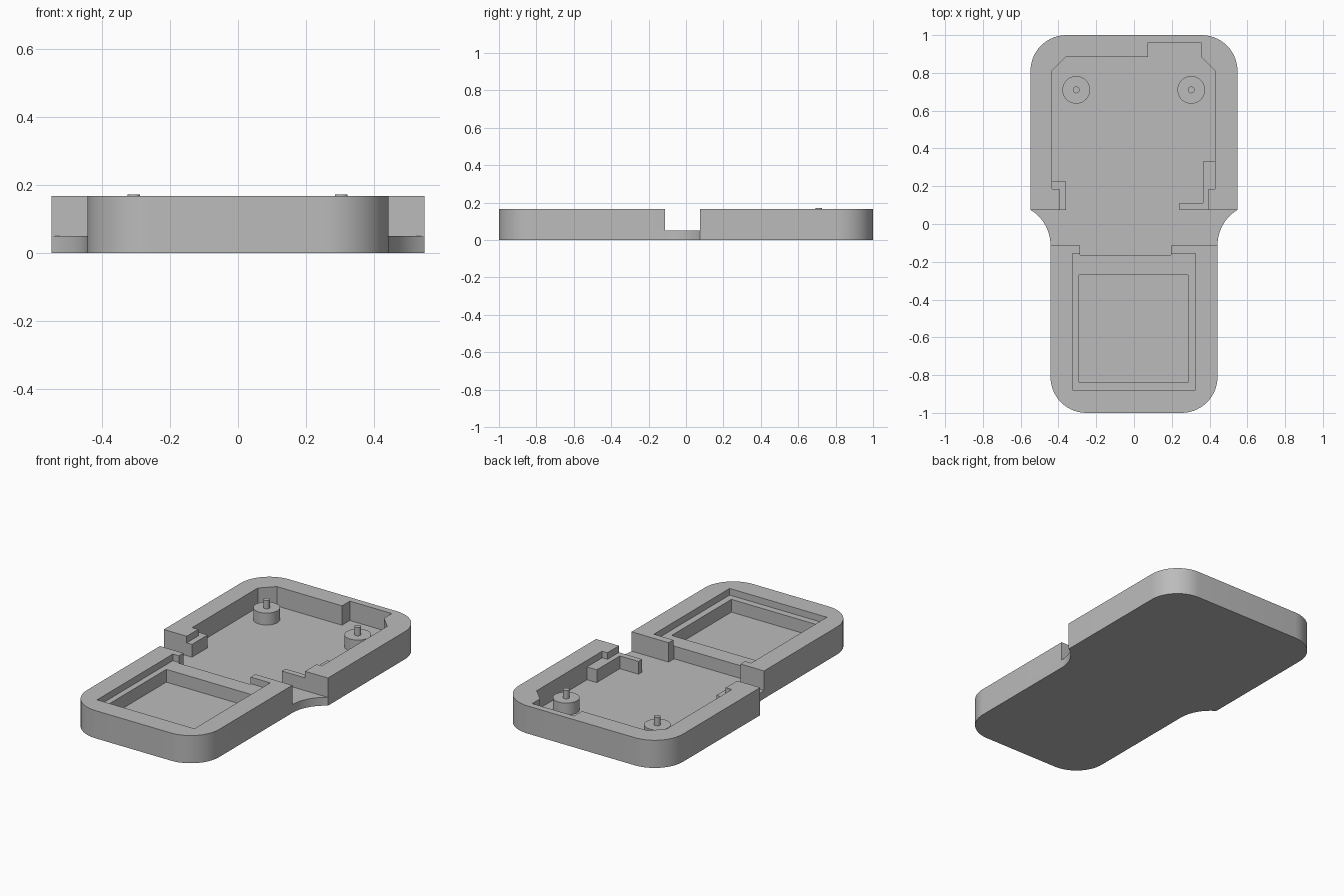
import bpy
import bmesh
from math import sin, cos, pi, radians, atan2

cube = bpy.data.objects.get("Cube")
if cube:
    bpy.data.objects.remove(cube, do_unlink=True)

GREY = (0.5, 0.5, 0.5, 1)
grey = bpy.data.materials.new("plain grey plastic")
grey.use_nodes = True
grey.diffuse_color = GREY
grey.node_tree.nodes["Principled BSDF"].inputs["Base Color"].default_value = GREY

FLOOR, LEDGE, RIM = 0.05, 0.127, 0.167
BACK_W, FRONT_W, R = 0.548, 0.442, 0.19
NECK_BACK, NECK_FRONT = 0.075, -0.113


def arc(cx, cy, r, a0, a1, n=14):
    angles = [a0 + (a1 - a0) * i / n for i in range(n + 1)]
    return [(cx + r * cos(a), cy + r * sin(a)) for a in angles]


def mirrored(half):
    return [(-x, y) for x, y in reversed(half)]


def prism(name, loops, z0, z1):
    """Extrude an outline, with optional holes, between two heights."""
    bm = bmesh.new()
    edges = []
    for loop in loops:
        vs = [bm.verts.new((x, y, z0)) for x, y in loop]
        edges += [bm.edges.new((v, vs[i - 1])) for i, v in enumerate(vs)]
    bmesh.ops.triangle_fill(bm, edges=edges, use_beauty=True)
    ext = bmesh.ops.extrude_face_region(bm, geom=bm.faces[:], use_keep_orig=True)
    top = [g for g in ext["geom"] if isinstance(g, bmesh.types.BMVert)]
    bmesh.ops.translate(bm, verts=top, vec=(0, 0, z1 - z0))
    bmesh.ops.recalc_face_normals(bm, faces=bm.faces[:])
    mesh = bpy.data.meshes.new(name)
    bm.to_mesh(mesh)
    bm.free()
    mesh.materials.append(grey)
    obj = bpy.data.objects.new(name, mesh)
    bpy.context.collection.objects.link(obj)
    bpy.ops.object.select_all(action="DESELECT")
    obj.select_set(True)
    bpy.context.view_layer.objects.active = obj
    bpy.ops.object.shade_smooth_by_angle(angle=radians(30))
    return obj


# Right-hand halves of the rounded outline
front_half = arc(FRONT_W - R, R - 1, R, -pi / 2, 0) + [(FRONT_W, NECK_FRONT)]
back_half = [(BACK_W, NECK_BACK)] + arc(BACK_W - R, 1 - R, R, 0, pi / 2)

# Concave neck, tangent to the narrow half
dx, dy = BACK_W - FRONT_W, NECK_BACK - NECK_FRONT
neck_r = (dx * dx + dy * dy) / (2 * dx)
neck = arc(FRONT_W + neck_r, NECK_FRONT, neck_r, pi, atan2(dy, dx - neck_r))

# Floor slab
half = front_half + neck[1:-1] + back_half
prism("floor_plate", [half + mirrored(half)], 0, FLOOR)

# Wide back wall around the board cavity
cavity = [(-0.395, NECK_BACK), (-0.395, 0.185), (-0.435, 0.185), (-0.435, 0.81),
          (-0.36, 0.885), (0.075, 0.885), (0.075, 0.96), (0.355, 0.96),
          (0.355, 0.885), (0.43, 0.81), (0.43, 0.185), (0.395, 0.185),
          (0.395, NECK_BACK)]
prism("back_wall", [back_half + mirrored(back_half) + cavity], FLOOR, RIM)

# Narrow front wall with an opening towards the neck
pocket = [(0.195, NECK_FRONT), (0.195, -0.157), (0.325, -0.157), (0.325, -0.88),
          (-0.325, -0.88), (-0.325, -0.157), (-0.285, -0.157), (-0.285, NECK_FRONT)]
prism("front_wall", [mirrored(front_half) + front_half + pocket], FLOOR, RIM)

# Recessed ledge framing the deep pocket
ledge = [(-0.325, -0.88), (0.325, -0.88), (0.325, -0.157), (0.195, -0.157),
         (0.195, -0.165), (-0.285, -0.165), (-0.285, -0.157), (-0.325, -0.157)]
hole = [(-0.29, -0.84), (0.285, -0.84), (0.285, -0.27), (-0.29, -0.27)]
prism("pocket_ledge", [ledge, hole], FLOOR, LEDGE)

# Low support blocks inside the cavity mouth
prism("left_support", [[(0.24, NECK_BACK), (0.395, NECK_BACK), (0.395, 0.185),
                        (0.43, 0.185), (0.43, 0.33), (0.365, 0.33),
                        (0.365, 0.11), (0.24, 0.11)]], FLOOR, LEDGE)
prism("right_support", [[(-0.395, NECK_BACK), (-0.36, NECK_BACK), (-0.36, 0.225),
                         (-0.435, 0.225), (-0.435, 0.185), (-0.395, 0.185)]],
      FLOOR, LEDGE)

# Bosses with locating pins
for side, x in (("left", 0.303), ("right", -0.306)):
    for part, r, z0, z1 in (("boss", 0.073, FLOOR, 0.122), ("pin", 0.018, 0.122, 0.172)):
        prism(f"{side}_{part}", [arc(x, 0.71, r, 0, 2 * pi, 40)[:-1]], z0, z1)
